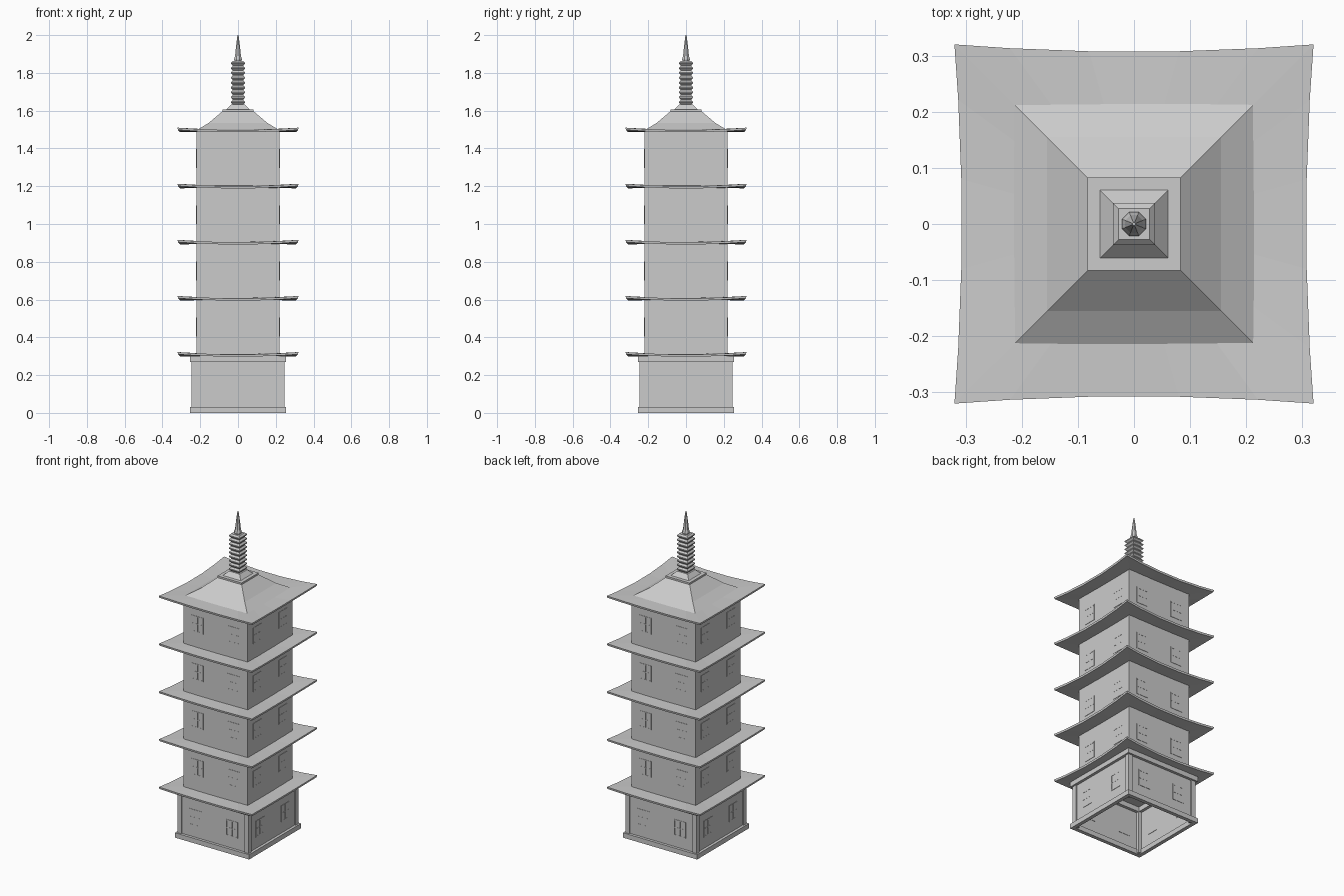
import bpy, bmesh, math
from mathutils import Matrix, Vector

if "Cube" in bpy.data.objects:
    bpy.data.objects.remove(bpy.data.objects["Cube"])

STOREY = 0.297          # spacing of the roofs
ROOF_Z = [0.300 + STOREY * i for i in range(5)]


def finish(name, bm, fix=True):
    if fix:
        bmesh.ops.recalc_face_normals(bm, faces=bm.faces[:])
    me = bpy.data.meshes.new(name)
    bm.to_mesh(me)
    bm.free()
    ob = bpy.data.objects.new(name, me)
    bpy.context.collection.objects.link(ob)
    return ob


def add_box(bm, x0, x1, y0, y1, z0, z1, rot=0.0):
    m = (Matrix.Rotation(rot, 4, 'Z')
         @ Matrix.Translation(((x0 + x1) / 2, (y0 + y1) / 2, (z0 + z1) / 2))
         @ Matrix.Diagonal((x1 - x0, y1 - y0, z1 - z0, 1)))
    bmesh.ops.create_cube(bm, size=1, matrix=m)


def loft(name, profile, sides=4, caps=True):
    """Stack of regular polygons; for 4 sides the radius is the half width."""
    bm = bmesh.new()
    k = math.sqrt(2) if sides == 4 else 1
    rings = []
    for r, z in profile:
        rings.append([bm.verts.new((r * k * math.cos(math.tau * (i + .5) / sides),
                                    r * k * math.sin(math.tau * (i + .5) / sides), z))
                      for i in range(sides)])
    for a, b in zip(rings, rings[1:]):
        for i in range(sides):
            j = (i + 1) % sides
            bm.faces.new((a[i], a[j], b[j], b[i]))
    if caps:
        bm.faces.new(rings[0][::-1])
        bm.faces.new(rings[-1])
    return finish(name, bm)


def frame(name, outer, inner, z0, z1):
    """Square ring beam."""
    return loft(name, [(outer, z0), (outer, z1), (inner, z1), (inner, z0), (outer, z0)], caps=False)


def eave(name, z):
    """Thin square roof skirt with upswept, flared corners."""
    bm = bmesh.new()
    ts = [-1, -.69, -.25, .25, .69]
    loops = []
    # rings: (half width, flare, lift, height): inner top, outer top, outer bottom, inner bottom
    for half, flare, lift, h in [(.20, 0, 0, .012), (.307, .013, .013, .009),
                                 (.305, .013, .013, -.003), (.20, 0, 0, 0)]:
        loop = []
        for q in range(4):
            rot = Matrix.Rotation(q * math.pi / 2, 3, 'Z')
            for t in ts:
                w = half + flare * t * t
                p = Vector((t * (half + flare), -w, z + h + lift * t * t))
                loop.append(bm.verts.new(rot @ p))
        loops.append(loop)
    n = len(loops[0])
    for a, b in zip(loops, loops[1:] + loops[:1]):
        for i in range(n):
            j = (i + 1) % n
            bm.faces.new((a[i], a[j], b[j], b[i]))
    return finish(name, bm)


def windows(name, wall, zc):
    """Two latticed windows on each of the four faces."""
    bm = bmesh.new()
    for q in range(4):
        r = q * math.pi / 2
        for xc in (-.125, .125):
            add_box(bm, xc - .04, xc + .04, -wall - .001, -wall + .002, zc - .05, zc + .05, r)
            for d in (-.038, 0, .038):
                add_box(bm, xc + d - .003, xc + d + .003, -wall - .002, -wall, zc - .05, zc + .05, r)
            for d in (-.047, 0, .047):
                add_box(bm, xc - .041, xc + .041, -wall - .002, -wall, zc + d - .003, zc + d + .003, r)
    return finish(name, bm)


# Hollow base: beams, walls and corner posts
frame("base_sill", .255, .232, 0, .03)
frame("base_top_beam", .255, .22, .27, .30)
loft("base_walls", [(.238, .01), (.238, .29)], caps=False)
bm = bmesh.new()
for sx in (-1, 1):
    for sy in (-1, 1):
        x, y = sx * .231, sy * .231
        add_box(bm, x - .014, x + .014, y - .014, y + .014, .005, .29)
finish("base_posts", bm)
windows("base_windows", .238, .15)

# Upper storeys
for i in range(4):
    z = ROOF_Z[i]
    loft(f"storey_walls_{i + 2}", [(.22, z), (.22, z + STOREY)])
    windows(f"storey_windows_{i + 2}", .22, z + .155)

# Eaves of all five roofs
for i, z in enumerate(ROOF_Z):
    eave(f"eave_{i + 1}", z)

# Concave top roof and spire pedestal
top = ROOF_Z[4]
loft("top_roof", [(.22, top), (.22, top + .008), (.155, 1.535), (.081, 1.598)])
loft("spire_plinth", [(.083, 1.596), (.083, 1.607)])
loft("spire_foot", [(.062, 1.606), (.037, 1.632)])

# Nine square rings
pts = [(.026, 1.63)]
step = .0258
for i in range(9):
    z = 1.633 + i * step
    pts += [(.028, z), (.037, z + .009), (.037, z + .015), (.028, z + step - .002)]
loft("spire_rings", pts)

# Finial
loft("finial", [(.020, 1.862), (.023, 1.872), (.017, 1.89), (.012, 1.935),
                (.006, 1.98), (.003, 2.0)], sides=8)
